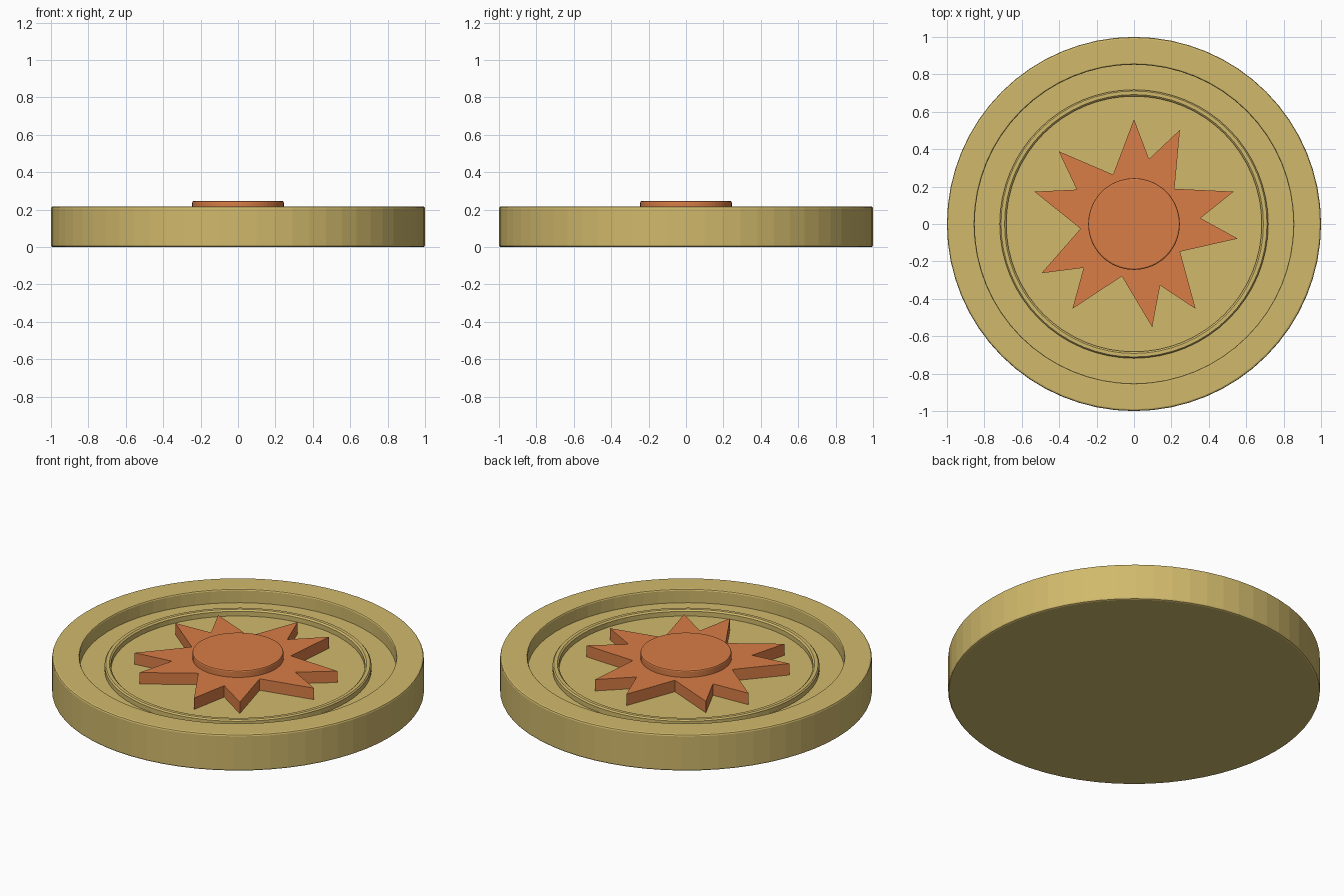
import bpy, bmesh
from math import cos, sin, radians, tau

cube = bpy.data.objects.get("Cube")
if cube:
    bpy.data.objects.remove(cube, do_unlink=True)


def material(name, rgb):
    m = bpy.data.materials.new(name)
    m.use_nodes = True
    m.diffuse_color = (*rgb, 1)
    m.node_tree.nodes["Principled BSDF"].inputs["Base Color"].default_value = (*rgb, 1)
    return m


gold = material("pale gold", (0.64, 0.49, 0.15))
orange = material("burnt orange", (0.69, 0.205, 0.061))


def add_object(name, bm, mat):
    bmesh.ops.recalc_face_normals(bm, faces=bm.faces)
    mesh = bpy.data.meshes.new(name)
    bm.to_mesh(mesh)
    bm.free()
    mesh.materials.append(mat)
    ob = bpy.data.objects.new(name, mesh)
    bpy.context.collection.objects.link(ob)
    return ob


def lathe(name, profile, mat, closed=False, steps=64):
    """Turn (radius, height) points about z; open profiles get end caps."""
    bm = bmesh.new()
    rings = [[bm.verts.new((r * cos(tau * i / steps), r * sin(tau * i / steps), z))
              for i in range(steps)] for r, z in profile]
    pairs = list(zip(rings, rings[1:]))
    if closed:
        pairs.append((rings[-1], rings[0]))
    else:
        bm.faces.new(rings[0])
        bm.faces.new(rings[-1])
    for a, b in pairs:
        for i in range(steps):
            j = (i + 1) % steps
            bm.faces.new((a[i], a[j], b[j], b[i]))
    return add_object(name, bm, mat)


FLOOR, RIM = 0.137, 0.217

# Round dish with a raised outer rim and softened edges
lathe("medallion_body", [
    (0.99, 0), (0.997, 0.003), (1, 0.01), (1, RIM - 0.01), (0.997, RIM - 0.003),
    (0.99, RIM), (0.86, RIM), (0.855, RIM - 0.002), (0.852, RIM - 0.008),
    (0.852, FLOOR)], gold)

# Thin raised ring around the emblem
lathe("inner_ring", [
    (0.718, FLOOR - 0.01), (0.718, 0.165), (0.711, 0.173),
    (0.692, 0.173), (0.683, 0.165), (0.683, FLOOR - 0.01)], gold, closed=True)

# Sun rays: five repeats of a long tip, shallow notch, tip and deep notch
bm = bmesh.new()
outline = []
for k in range(5):
    for radius, angle in ((0.56, 90), (0.357, 77), (0.56, 64), (0.287, 41)):
        a = radians(angle - 72 * k)
        outline.append(bm.verts.new((radius * cos(a), radius * sin(a), FLOOR - 0.005)))
base = bm.faces.new(outline)
top = bmesh.ops.extrude_face_region(bm, geom=[base], use_keep_orig=True)
bmesh.ops.translate(bm, vec=(0, 0, 0.205 - FLOOR + 0.005),
                    verts=[g for g in top["geom"] if isinstance(g, bmesh.types.BMVert)])
add_object("sun_rays", bm, orange)

# Round disc in the middle of the sun
lathe("sun_disc", [
    (0.245, 0.19), (0.245, 0.237), (0.243, 0.243), (0.237, 0.246)], orange)
